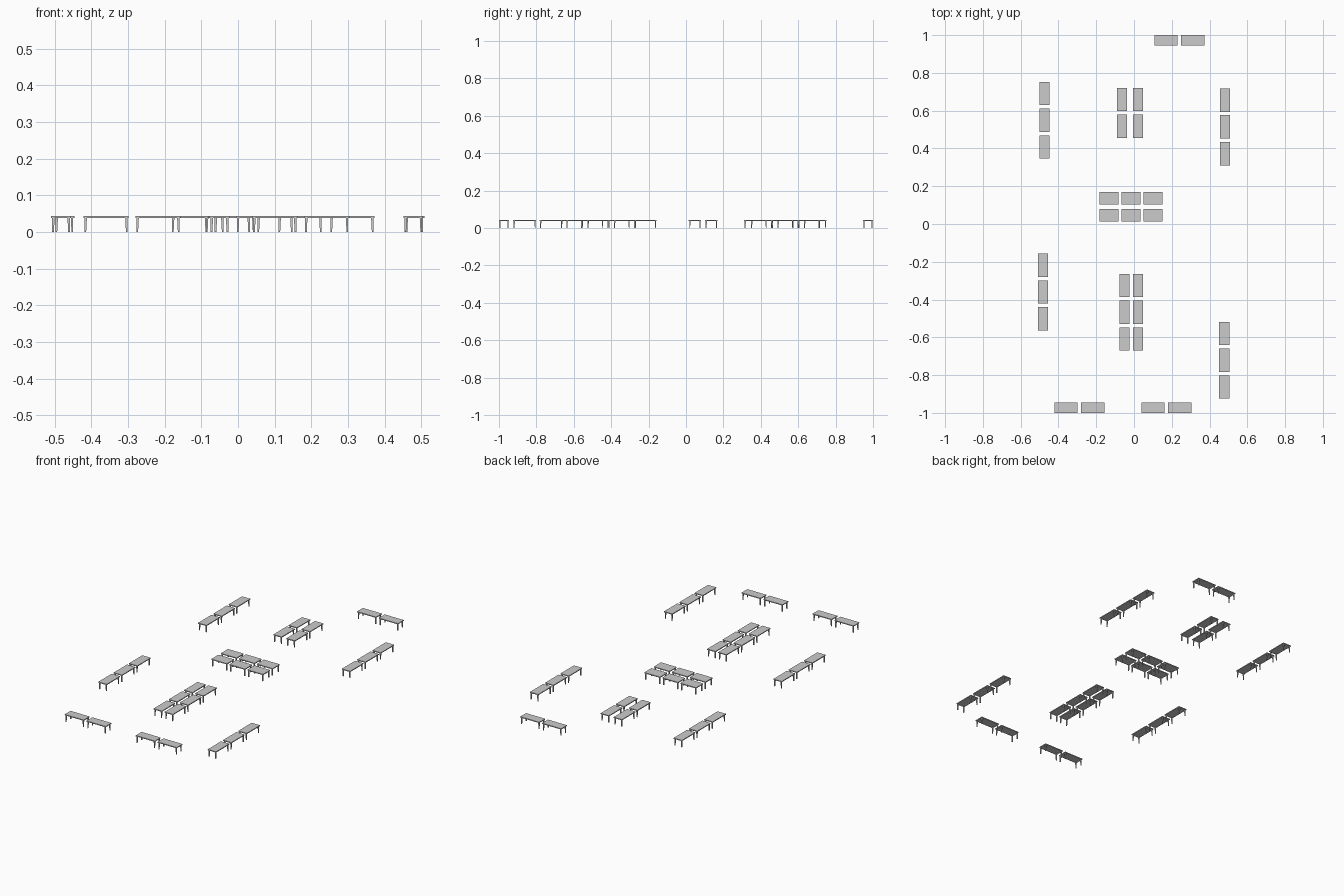
import bpy, bmesh
from mathutils import Vector

if "Cube" in bpy.data.objects:
    bpy.data.objects.remove(bpy.data.objects["Cube"])

HEIGHT, THICK = 0.043, 0.005     # table height, top thickness
LEG_TOP, LEG_FOOT, INSET = 0.0065, 0.0045, 0.003


def frustum(bm, cx, cy, z0, z1, bottom, top, shift=(0, 0)):
    """Box with different bottom and top sizes; shift moves the bottom."""
    r = bmesh.ops.create_cube(bm, size=1)
    for v in r["verts"]:
        up = v.co.z > 0
        s = top if up else bottom
        off = (0, 0) if up else shift
        v.co = Vector((cx + v.co.x * s[0] + off[0],
                       cy + v.co.y * s[1] + off[1], z1 if up else z0))


def table_mesh(name, lx, ly):
    bm = bmesh.new()
    # table top slab
    frustum(bm, 0, 0, HEIGHT - THICK, HEIGHT, (lx, ly), (lx, ly))
    # four legs tapering on their inner sides
    d = (LEG_TOP - LEG_FOOT) / 2
    for sx in (-1, 1):
        for sy in (-1, 1):
            frustum(bm, sx * (lx / 2 - INSET - LEG_TOP / 2),
                    sy * (ly / 2 - INSET - LEG_TOP / 2),
                    0, HEIGHT - THICK, (LEG_FOOT,) * 2, (LEG_TOP,) * 2,
                    (sx * d, sy * d))
    me = bpy.data.meshes.new(name)
    bm.to_mesh(me)
    bm.free()
    return me


LONG, WIDE, PITCH = 0.1235, 0.054, 0.1415
along_x = table_mesh("table_along_x", LONG, WIDE)
along_y = table_mesh("table_along_y", WIDE, LONG)
middle = table_mesh("table_middle", 0.102, 0.066)


def row(name, mesh, cx, cy, count, dx=0, dy=0):
    """Evenly spaced row of tables centred on (cx, cy)."""
    for i in range(count):
        k = i - (count - 1) / 2
        ob = bpy.data.objects.new(f"{name}_{i + 1}", mesh)
        ob.location = (cx + k * dx, cy + k * dy, 0)
        bpy.context.collection.objects.link(ob)


# end rows running left to right
row("back_table", along_x, 0.240, 0.973, 2, dx=PITCH)
row("front_left_table", along_x, -0.289, -0.973, 2, dx=PITCH)
row("front_right_table", along_x, 0.171, -0.973, 2, dx=PITCH)

# side rows running front to back
row("left_back_table", along_y, -0.4735, 0.549, 3, dy=PITCH)
row("right_back_table", along_y, 0.481, 0.514, 3, dy=PITCH)
row("left_front_table", along_y, -0.4825, -0.360, 3, dy=PITCH)
row("right_front_table", along_y, 0.478, -0.721, 3, dy=PITCH)

# central double rows
row("centre_back_left_table", along_y, -0.0635, 0.588, 2, dy=PITCH)
row("centre_back_right_table", along_y, 0.021, 0.588, 2, dy=PITCH)
row("centre_front_left_table", along_y, -0.0505, -0.467, 3, dy=PITCH)
row("centre_front_right_table", along_y, 0.021, -0.467, 3, dy=PITCH)

# middle block of slightly wider tables
row("middle_back_table", middle, -0.0155, 0.1355, 3, dx=0.1165)
row("middle_front_table", middle, -0.0155, 0.0475, 3, dx=0.1165)
